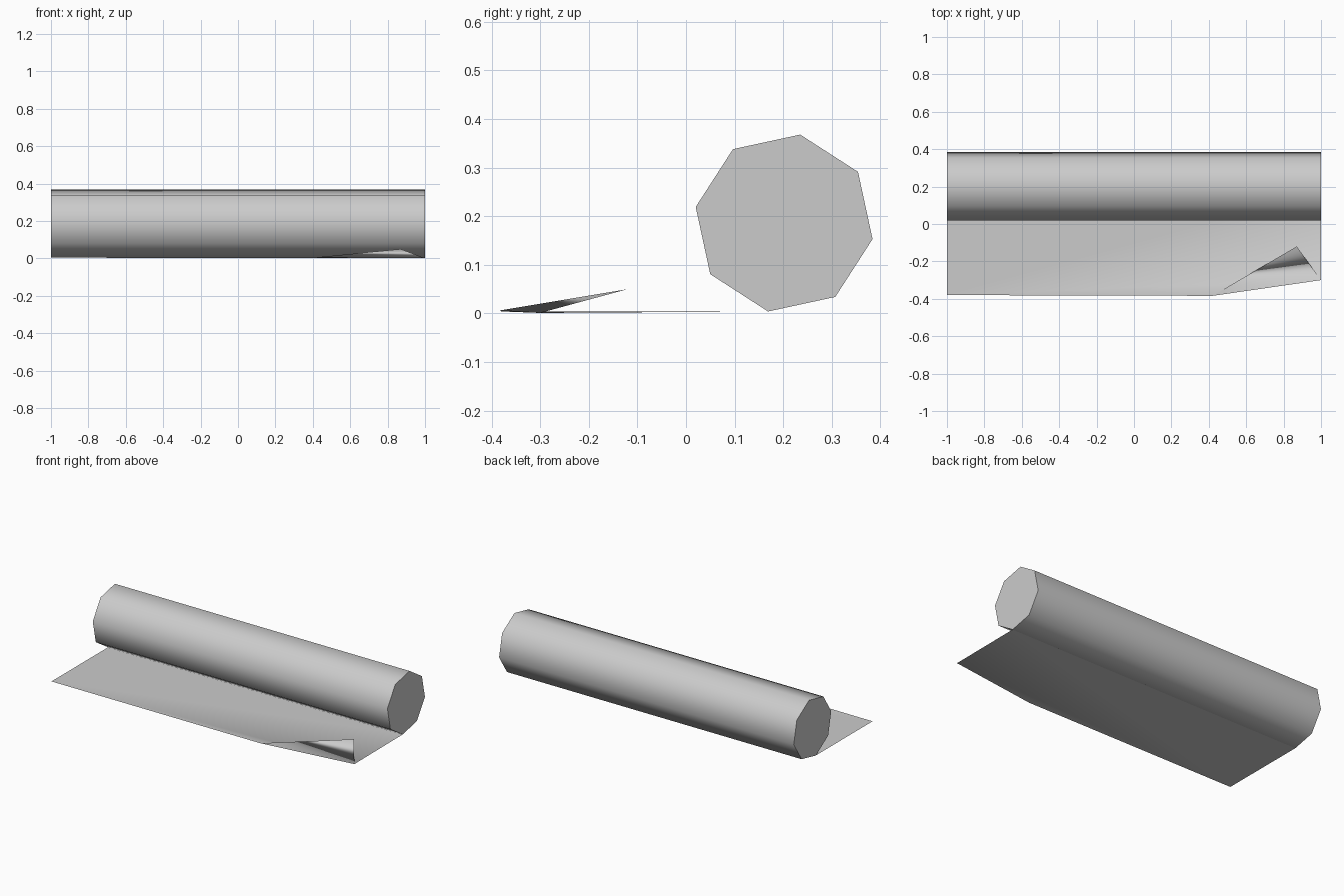
import bpy, bmesh, math

cube = bpy.data.objects.get("Cube")
if cube:
    bpy.data.objects.remove(cube, do_unlink=True)

# One plain grey for the whole mat
grey = bpy.data.materials.new("light grey")
grey.use_nodes = True
colour = (0.6, 0.6, 0.6, 1)
grey.diffuse_color = colour
grey.node_tree.nodes["Principled BSDF"].inputs["Base Color"].default_value = colour


def add_object(name, bm):
    mesh = bpy.data.meshes.new(name)
    bm.to_mesh(mesh)
    bm.free()
    mesh.materials.append(grey)
    obj = bpy.data.objects.new(name, mesh)
    bpy.context.collection.objects.link(obj)
    return obj


# Rolled part: eight-sided smooth cylinder along x with flat ends
SIDES, RADIUS, CENTRE_Y, CENTRE_Z = 8, 0.185, 0.202, 0.186
bm = bmesh.new()
rings = []
for x in (-1, 1):
    ring = []
    for i in range(SIDES):
        a = math.radians(-10.3) + math.tau * i / SIDES
        ring.append(bm.verts.new((x, CENTRE_Y + RADIUS * math.cos(a),
                                  CENTRE_Z + RADIUS * math.sin(a))))
    rings.append(ring)
left, right = rings
for i in range(SIDES):
    j = (i + 1) % SIDES
    bm.faces.new((left[i], right[i], right[j], left[j])).smooth = True
bm.faces.new(left)
bm.faces.new(right)
for ring in rings:
    for i in range(SIDES):
        bm.edges.get((ring[i], ring[(i + 1) % SIDES])).smooth = False
bmesh.ops.recalc_face_normals(bm, faces=bm.faces)
add_object("rolled_mat", bm)

# Unrolled sheet with its front corner folded back over itself
bm = bmesh.new()
outline = [(-1, 0.168, 0.004), (-1, -0.38, 0.004), (0.42, -0.384, 0.006),
           (1, -0.30, 0.001), (1, 0.168, 0.004)]
verts = [bm.verts.new(p) for p in outline]
bm.faces.new(verts).smooth = True
tip = bm.verts.new((0.87, -0.12, 0.05))
bm.faces.new((verts[3], verts[2], tip)).smooth = True
add_object("unrolled_sheet", bm)
